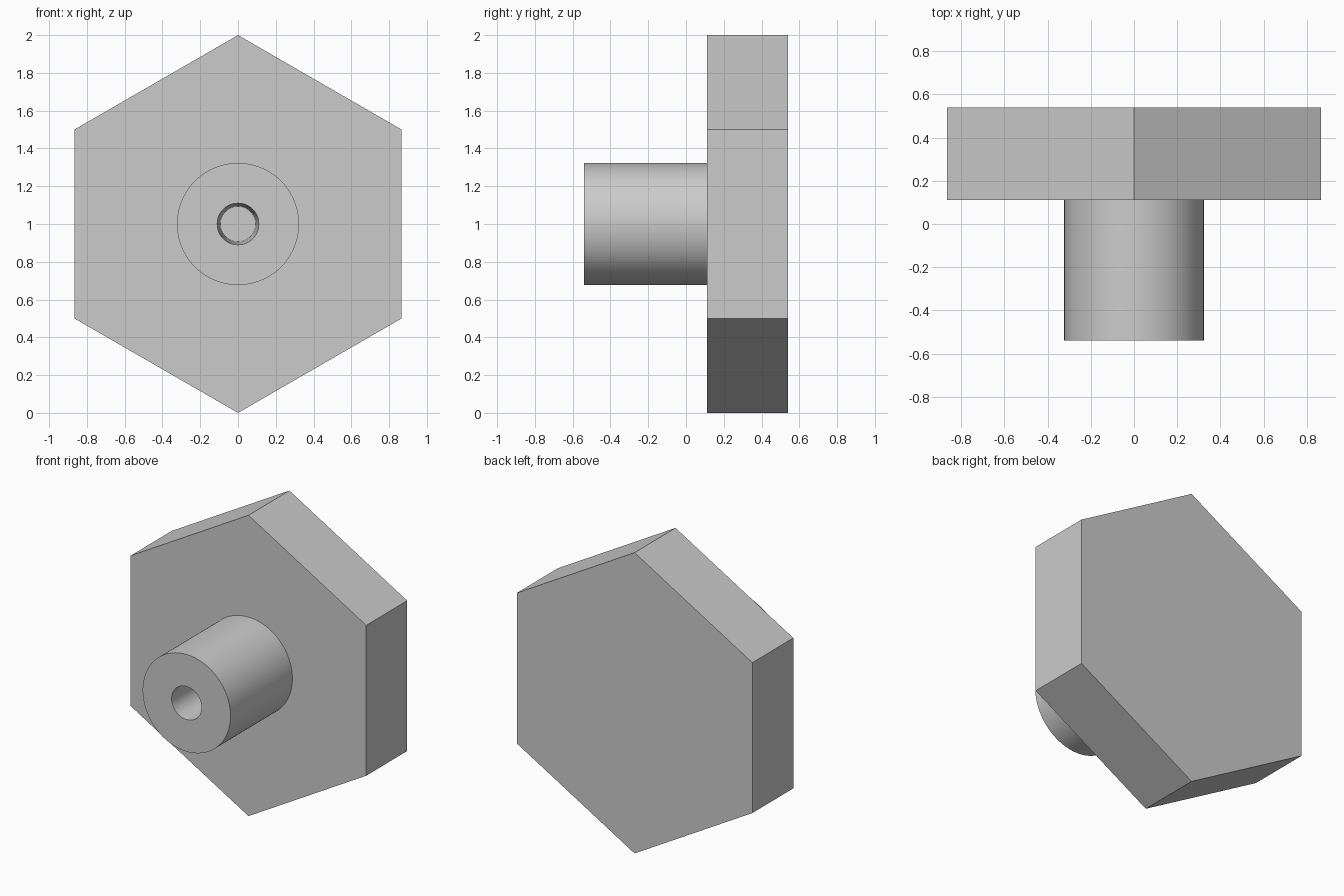
import bpy, bmesh, math
from mathutils import Matrix

cube = bpy.data.objects.get("Cube")
if cube:
    bpy.data.objects.remove(cube, do_unlink=True)

PLATE_FRONT, BACK, FRONT, CENTRE_Z = 0.11, 0.54, -0.54, 1.0

grey = bpy.data.materials.new("plain grey")
grey.use_nodes = True
colour = (0.6, 0.6, 0.6, 1)
grey.diffuse_color = colour
grey.node_tree.nodes["Principled BSDF"].inputs["Base Color"].default_value = colour


def lathe(name, profile, sides, closed=False):
    """Spin (radius, y) points about the y axis; vertices start at the top."""
    bm = bmesh.new()
    rings = []
    for r, y in profile:
        angles = [2 * math.pi * i / sides for i in range(sides)]
        rings.append([bm.verts.new((r * math.sin(a), y, r * math.cos(a))) for a in angles])
    pairs = list(zip(rings, rings[1:]))
    if closed:
        pairs.append((rings[-1], rings[0]))
    else:
        bm.faces.new(rings[0])
        bm.faces.new(rings[-1])
    for a, b in pairs:
        for i in range(sides):
            j = (i + 1) % sides
            bm.faces.new((a[i], a[j], b[j], b[i]))
    bmesh.ops.recalc_face_normals(bm, faces=bm.faces)
    mesh = bpy.data.meshes.new(name)
    bm.to_mesh(mesh)
    bm.free()
    mesh.transform(Matrix.Translation((0, 0, CENTRE_Z)))
    mesh.materials.append(grey)
    obj = bpy.data.objects.new(name, mesh)
    bpy.context.collection.objects.link(obj)
    return obj


# Hexagonal head with a point at the top
lathe("hex_plate", [(1.0, PLATE_FRONT), (1.0, BACK)], 6)

# Round stem with a slightly tapered bore, seated in the plate
seat = PLATE_FRONT + 0.02
stem = lathe("hollow_stem", [(0.323, seat), (0.323, FRONT), (0.11, FRONT), (0.093, seat)],
             96, closed=True)
bpy.ops.object.select_all(action="DESELECT")
stem.select_set(True)
bpy.context.view_layer.objects.active = stem
bpy.ops.object.shade_smooth_by_angle(angle=math.radians(30))
